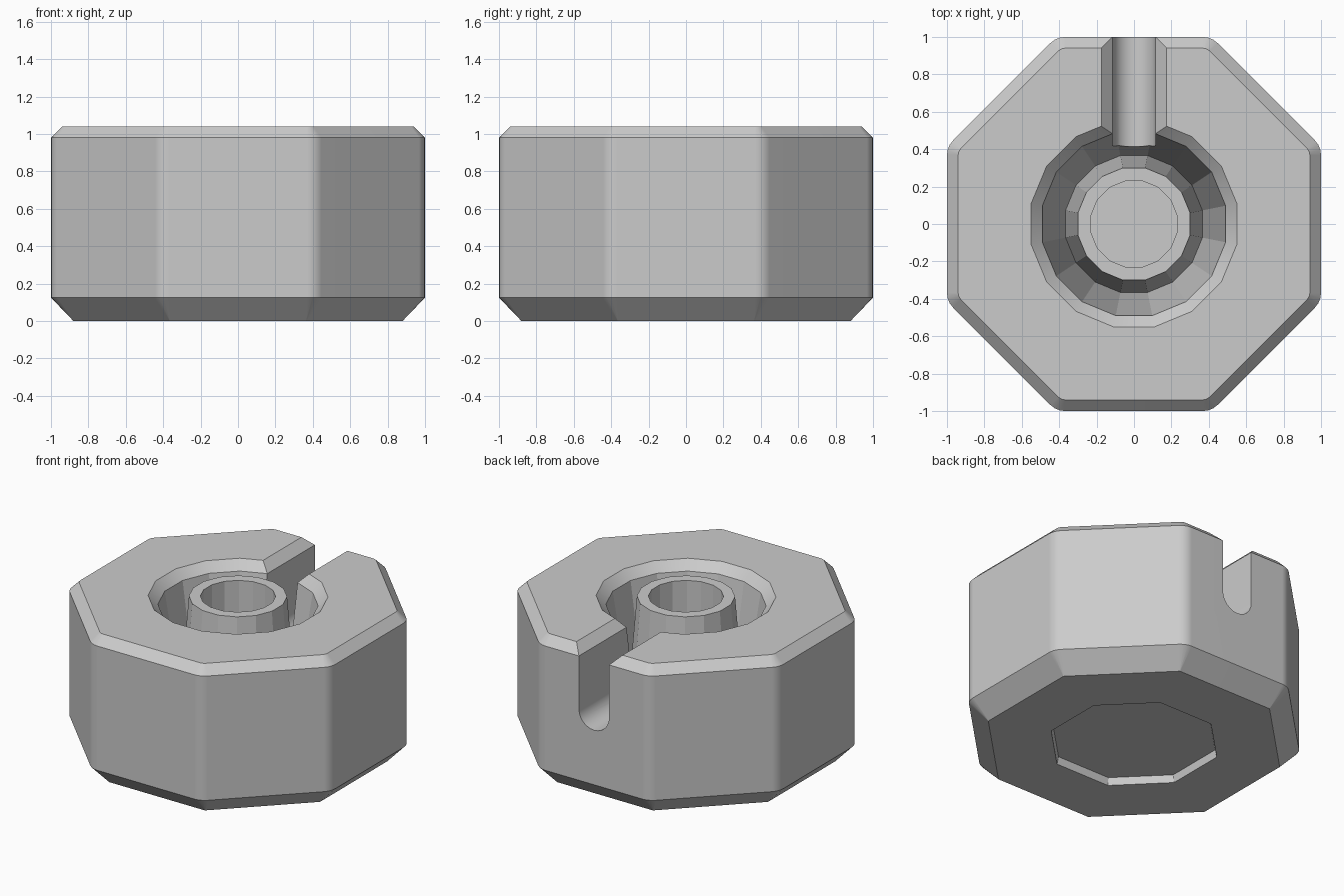
import bpy, bmesh, math
from math import sin, cos, pi, radians

if "Cube" in bpy.data.objects:
    bpy.data.objects.remove(bpy.data.objects["Cube"])


def make_object(name, rings, close_loop=False):
    """Skin a stack of equal-length point rings; cap the ends or join them."""
    bm = bmesh.new()
    loops = [[bm.verts.new(p) for p in ring] for ring in rings]
    n = len(loops[0])
    pairs = list(zip(loops, loops[1:]))
    if close_loop:
        pairs.append((loops[-1], loops[0]))
    else:
        bm.faces.new(loops[0])
        bm.faces.new(loops[-1])
    for a, b in pairs:
        for i in range(n):
            j = (i + 1) % n
            bm.faces.new((a[i], a[j], b[j], b[i]))
    bmesh.ops.recalc_face_normals(bm, faces=bm.faces)
    mesh = bpy.data.meshes.new(name)
    bm.to_mesh(mesh)
    bm.free()
    obj = bpy.data.objects.new(name, mesh)
    bpy.context.collection.objects.link(obj)
    return obj


def octagon(apothem, z, segs=3):
    """Octagon ring with rounded corners that shrink as it is inset."""
    r = max(apothem - 0.89, 0.004)
    centre = (apothem - r) / cos(pi / 8)
    pts = []
    for k in range(8):
        mid = radians(22.5 + 45 * k)
        for s in range(segs + 1):
            a = mid + radians(45) * (s / segs - 0.5)
            pts.append((centre * cos(mid) + r * cos(a),
                        centre * sin(mid) + r * sin(a), z))
    return pts


def circle(apothem, z, n=16):
    r = apothem / cos(pi / n)
    return [(r * cos(2 * pi * (i + 0.5) / n), r * sin(2 * pi * (i + 0.5) / n), z)
            for i in range(n)]


def slot_profile(y):
    """U shape with a flared (chamfered) mouth."""
    w, zc, segs = 0.115, 0.615, 12
    pts = [(0.235, y, 1.10), (w, y, 0.98)]
    pts += [(w * cos(a), y, zc - w * sin(a))
            for a in (pi * i / segs for i in range(segs + 1))]
    return pts + [(-w, y, 0.98), (-0.235, y, 1.10)]


# Octagonal body with chamfered top and bottom
body = make_object("octagonal_body", [octagon(0.88, 0), octagon(1, 0.125),
                                      octagon(1, 0.98), octagon(0.94, 1.04)])

cutters = [
    # Tapered ring-shaped well, leaving the central post
    make_object("well_cutter", [circle(0.61, 1.10), circle(0.49, 0.98), circle(0.366, 0.2),
                                circle(0.30, 1.04), circle(0.295, 1.10)], close_loop=True),
    # Round hole in the post
    make_object("hole_cutter", [circle(0.23, 0.2), circle(0.23, 1.2)]),
    # Slot from the well out through the back
    make_object("slot_cutter", [slot_profile(0.39), slot_profile(1.2)]),
    # Shallow octagonal recess underneath
    make_object("base_recess_cutter", [octagon(0.51, -0.05), octagon(0.49, 0.05)]),
]

bpy.context.view_layer.objects.active = body
body.select_set(True)
for c in cutters:
    c.select_set(False)
    mod = body.modifiers.new(c.name, 'BOOLEAN')
    mod.operation = 'DIFFERENCE'
    mod.solver = 'EXACT'
    mod.object = c
    bpy.ops.object.modifier_apply(modifier=mod.name)
    bpy.data.objects.remove(c)

# Single grey material, rounded corners smooth, facets flat
grey = bpy.data.materials.new("plain_grey")
grey.diffuse_color = (0.6, 0.6, 0.6, 1)
grey.use_nodes = True
grey.node_tree.nodes["Principled BSDF"].inputs["Base Color"].default_value = grey.diffuse_color
body.data.materials.clear()
body.data.materials.append(grey)
bpy.ops.object.shade_smooth_by_angle(angle=radians(18))
wn = body.modifiers.new("flat_face_normals", 'WEIGHTED_NORMAL')
wn.keep_sharp = True
